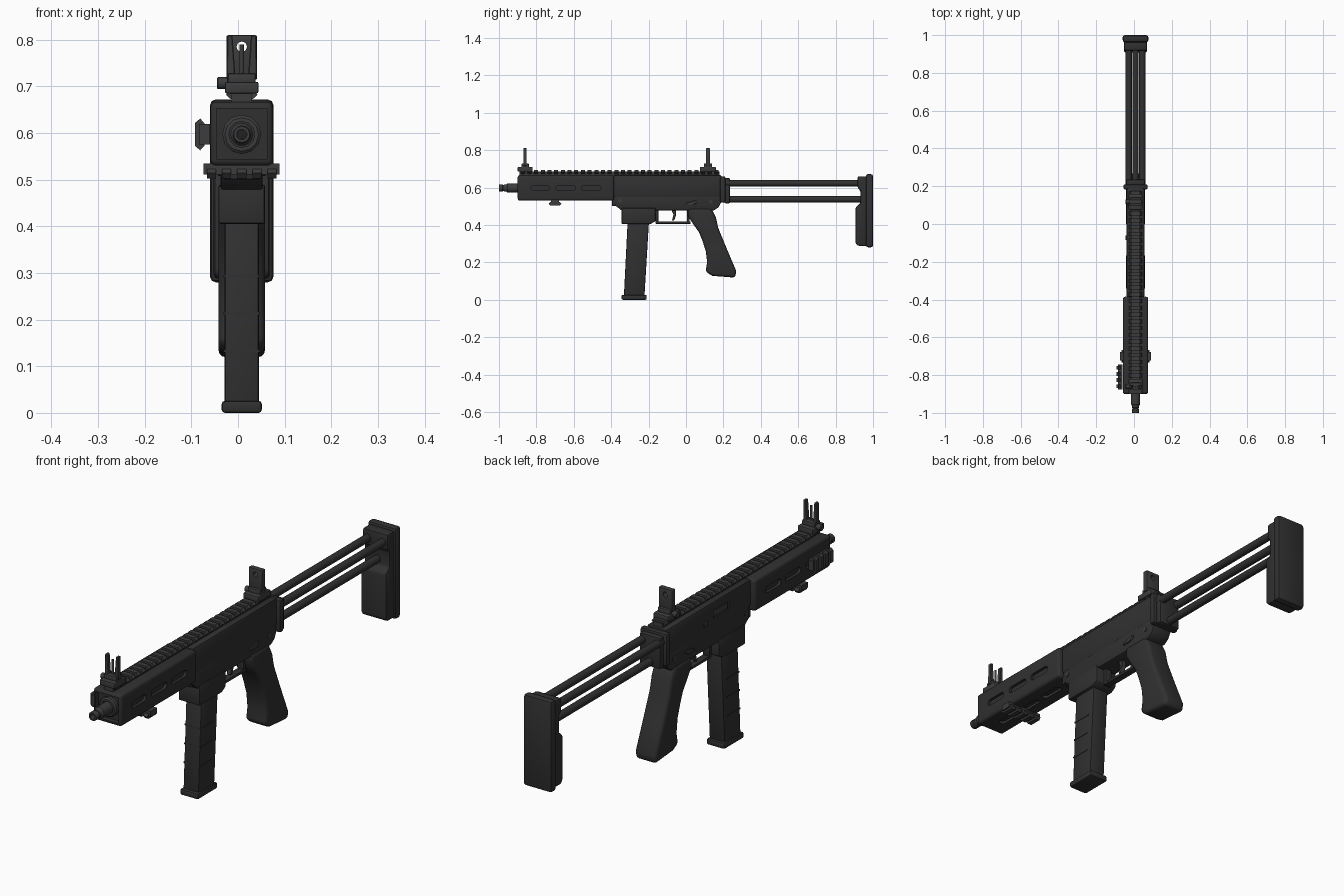
import bpy, bmesh, math
from mathutils import Matrix, Vector

cube = bpy.data.objects.get("Cube")
if cube:
    bpy.data.objects.remove(cube, do_unlink=True)

CX = 0.008  # middle plane of the body


def material(name, v):
    m = bpy.data.materials.new(name)
    m.use_nodes = True
    col = (v, v, v, 1)
    m.diffuse_color = col
    m.node_tree.nodes["Principled BSDF"].inputs["Base Color"].default_value = col
    return m


BLACK = material("matte black", 0.03)
GREY = material("dark steel", 0.045)
DARK = material("deep black", 0.015)


def finish(name, bm, mat):
    bmesh.ops.recalc_face_normals(bm, faces=bm.faces)
    me = bpy.data.meshes.new(name)
    bm.to_mesh(me)
    bm.free()
    me.materials.append(mat)
    ob = bpy.data.objects.new(name, me)
    bpy.context.scene.collection.objects.link(ob)
    return ob


def add_prism(bm, pts, a, b, axis):
    """Extrude a 2D outline between a and b along an axis."""
    place = {"x": lambda p, t: (t, p[0], p[1]),
             "y": lambda p, t: (p[0], t, p[1]),
             "z": lambda p, t: (p[0], p[1], t)}[axis]
    ends = [[bm.verts.new(place(p, t)) for p in pts] for t in (a, b)]
    bm.faces.new(ends[0])
    bm.faces.new(ends[1][::-1])
    for i in range(len(pts)):
        j = (i + 1) % len(pts)
        bm.faces.new((ends[0][i], ends[1][i], ends[1][j], ends[0][j]))


def prism(name, pts, a, b, axis="x", bevel=0, segs=2, mat=BLACK):
    bm = bmesh.new()
    add_prism(bm, pts, a, b, axis)
    bmesh.ops.recalc_face_normals(bm, faces=bm.faces)
    if bevel:
        sharp = [e for e in bm.edges if e.calc_face_angle(0) > math.radians(35)]
        bmesh.ops.bevel(bm, geom=sharp, offset=bevel, segments=segs,
                        profile=0.5, affect="EDGES", clamp_overlap=True)
    return finish(name, bm, mat)


def rect(u0, u1, v0, v1):
    return [(u0, v0), (u1, v0), (u1, v1), (u0, v1)]


def box(name, y0, y1, z0, z1, half, bevel=0.004, x=CX, mat=BLACK):
    return prism(name, rect(y0, y1, z0, z1), x - half, x + half, "x", bevel, 2, mat)


def circle(u, v, r, n=24):
    return [(u + r * math.cos(math.tau * i / n), v + r * math.sin(math.tau * i / n))
            for i in range(n)]


def stadium(u0, u1, v, r):
    arc = [math.pi * i / 8 - math.pi / 2 for i in range(9)]
    return ([(u1 - r + r * math.cos(t), v + r * math.sin(t)) for t in arc] +
            [(u0 + r - r * math.cos(t), v - r * math.sin(t)) for t in arc])


def lathe(name, prof, z, mat, n=28):
    """Revolve (radius, y) points about the bore line."""
    bm = bmesh.new()
    rings = [[bm.verts.new((CX + c, y, z + s)) for c, s in circle(0, 0, r, n)]
             for r, y in prof]
    for p, q in zip(rings, rings[1:]):
        for i in range(n):
            j = (i + 1) % n
            bm.faces.new((p[i], p[j], q[j], q[i]))
    bm.faces.new(rings[0])
    bm.faces.new(rings[-1])
    return finish(name, bm, mat)


def cut(ob, cutters):
    bpy.context.view_layer.objects.active = ob
    for c in cutters:
        mod = ob.modifiers.new("cut", "BOOLEAN")
        mod.operation, mod.solver, mod.object = "DIFFERENCE", "EXACT", c
        bpy.ops.object.modifier_apply(modifier=mod.name)
        bpy.data.objects.remove(c, do_unlink=True)


def rail(name, length, matrix, pitch=0.036):
    """Accessory rail along local y, rising along local z."""
    bm = bmesh.new()
    add_prism(bm, rect(-0.022, 0.022, -0.006, 0.018), -length / 2, length / 2, "y")
    tooth = [(-0.024, 0.006), (-0.034, 0.015), (-0.025, 0.026)]
    tooth += [(-x, z) for x, z in reversed(tooth)]
    n = round(length / pitch)
    step = length / n
    for i in range(n):
        y = -length / 2 + step * (i + 0.2)
        add_prism(bm, tooth, y, y + step * 0.6, "y")
    bm.transform(matrix)
    return finish(name, bm, GREY)


# Handguard with side and bottom slots and a hollow front
guard = prism("handguard", rect(CX - 0.067, CX + 0.067, 0.53, 0.667),
              -0.9, -0.385, "y", 0.012, 3)
slots = [(-0.83, -0.73), (-0.695, -0.59), (-0.56, -0.455)]
cutters = [prism("cutter", rect(CX - 0.054, CX + 0.054, 0.544, 0.653), -0.95, -0.88, "y")]
for y0, y1 in slots:
    for s in (-1, 1):
        cutters.append(prism("cutter", stadium(y0, y1, 0.597, 0.014),
                             CX + s * 0.055, CX + s * 0.09, "x"))
    flat = [(CX + v, u) for u, v in stadium(y0, y1, 0, 0.014)]
    cutters.append(prism("cutter", flat, 0.5, 0.541, "z"))
cut(guard, cutters)

# Barrel and muzzle
lathe("barrel_collar", [(0.042, -0.87), (0.042, -0.895), (0.036, -0.9), (0.028, -0.9),
                        (0.028, -0.87)], 0.597, GREY, 12)
lathe("barrel", [(0.024, -0.86), (0.024, -0.955), (0.02, -0.96), (0.019, -0.962),
                 (0.019, -0.972), (0.016, -0.974), (0.016, -0.978), (0.019, -0.98),
                 (0.019, -0.997), (0.017, -1.0), (0.011, -1.0), (0.011, -0.96)], 0.597, GREY)

# Receiver, upper and lower halves
upper = prism("upper_receiver", rect(CX - 0.048, CX + 0.048, 0.55, 0.667),
              -0.388, 0.19, "y", 0.01, 2)
cut(upper, [box("cutter", -0.235, -0.13, 0.595, 0.63, 0.02, 0, CX - 0.061)])
box("ejection_cover", -0.23, -0.135, 0.599, 0.626, 0.003, 0.001, CX - 0.042, GREY)
box("bolt_release", -0.085, -0.06, 0.585, 0.605, 0.004, 0.001, CX - 0.049, GREY)
prism("lower_receiver", [(-0.38, 0.56), (-0.38, 0.505), (-0.345, 0.478), (0.15, 0.478),
                         (0.175, 0.495), (0.192, 0.53), (0.192, 0.56)],
      CX - 0.045, CX + 0.045, "x", 0.005)
box("front_lug", -0.395, -0.35, 0.5, 0.56, 0.04)
for y, z in ((-0.355, 0.53), (0.133, 0.525)):
    prism("receiver_pin", circle(y, z, 0.01, 16), CX - 0.048, CX + 0.048, "x", mat=GREY)
for s in (-1, 1):
    prism("selector_lever", [(0.0, 0.508), (0.04, 0.508), (0.06, 0.518), (0.06, 0.532),
                             (0.04, 0.528), (0.0, 0.518)],
          CX + s * 0.044, CX + s * 0.051, "x", 0.002, 1, GREY)

# Magazine and its well
prism("magazine_well", [(-0.345, 0.405), (-0.19, 0.405), (-0.163, 0.42), (-0.163, 0.49),
                        (-0.345, 0.49)], CX - 0.05, CX + 0.05, "x", 0.006)
prism("magazine", [(-0.332, 0.02), (-0.222, 0.02), (-0.198, 0.42), (-0.312, 0.42)],
      CX - 0.037, CX + 0.037, "x", 0.006)
box("magazine_base", -0.345, -0.21, 0.0, 0.026, 0.043, 0.007)
for z in (0.13, 0.21, 0.29):
    y = -0.333 + 0.05 * z
    box("magazine_rib", y, y + 0.085, z, z + 0.006, 0.039, 0)

# Trigger and guard
box("trigger_guard_front", -0.163, -0.148, 0.408, 0.49, 0.016, 0.003)
box("trigger_guard_bottom", -0.163, 0.025, 0.406, 0.418, 0.016, 0.003)
box("trigger_guard_rear", 0.005, 0.02, 0.408, 0.49, 0.016, 0.003)
prism("trigger", [(-0.082, 0.49), (-0.055, 0.49), (-0.053, 0.455), (-0.062, 0.425),
                  (-0.075, 0.424), (-0.067, 0.455)], CX - 0.01, CX + 0.01, "x",
      0.002, 1, GREY)

# Pistol grip
prism("pistol_grip", [(0.01, 0.49), (0.135, 0.49), (0.16, 0.44), (0.172, 0.385),
                      (0.215, 0.28), (0.268, 0.155), (0.264, 0.118), (0.14, 0.128),
                      (0.104, 0.15), (0.113, 0.2), (0.106, 0.26), (0.088, 0.315),
                      (0.07, 0.36), (0.045, 0.395), (0.012, 0.445)],
      CX - 0.05, CX + 0.05, "x", 0.016, 3)

# Stock: mount, three rods and butt
box("stock_mount_plate", 0.183, 0.21, 0.52, 0.66, 0.064, 0.008)
box("stock_mount", 0.205, 0.236, 0.515, 0.65, 0.05, 0.008)
for dx, z in ((-0.036, 0.623), (0.036, 0.623), (0, 0.537)):
    prism("stock_rod", circle(CX + dx, z, 0.0165, 20), 0.19, 0.95, "y")
prism("butt_body", [(0.97, 0.66), (0.918, 0.66), (0.918, 0.595), (0.932, 0.585),
                    (0.932, 0.515), (0.907, 0.495), (0.907, 0.3), (0.92, 0.288),
                    (0.97, 0.288)], CX - 0.06, CX + 0.06, "x", 0.008)
box("butt_pad", 0.962, 1.0, 0.28, 0.672, 0.068, 0.012)

# Accessory rails: top, side and a crosswise one underneath
rail("top_rail", 1.07, Matrix.Translation((CX, -0.355, 0.667)))
rail("side_rail", 0.13, Matrix.Translation((-0.066, -0.81, 0.597)) @
     Matrix.Rotation(-math.pi / 2, 4, "Y"))
rail("bottom_rail", 0.163, Matrix.Translation((CX, -0.7, 0.529)) @
     Matrix.Rotation(math.pi / 2, 4, "Z") @ Matrix.Rotation(math.pi, 4, "Y"))


# Folding sights
def sight_base(label, y0, y1):
    box(label + "_sight_base", y0, y1, 0.685, 0.71, 0.036, 0.004, mat=GREY)
    box(label + "_sight_hinge", y0 + 0.02, y1 - 0.02, 0.705, 0.728, 0.03, 0.004, mat=GREY)
    prism(label + "_sight_knob", circle((y0 + y1) / 2, 0.707, 0.013, 12),
          -0.045, -0.02, "x", 0.002, 1, GREY)


sight_base("front", -0.9, -0.82)
for s in (-1, 1):
    prism("front_sight_ear", [(CX + s * 0.013, 0.715), (CX + s * 0.033, 0.715),
                              (CX + s * 0.031, 0.81), (CX + s * 0.02, 0.81)],
          -0.87, -0.852, "y", 0.002, 1, GREY)
prism("front_sight_post", circle(CX, -0.861, 0.005, 12), 0.715, 0.79, "z", mat=GREY)

sight_base("rear", 0.075, 0.16)
plate = prism("rear_sight_plate", rect(CX - 0.033, CX + 0.033, 0.715, 0.81),
              0.106, 0.129, "y", 0.004, 2, GREY)
cut(plate, [prism("cutter", circle(CX, 0.785, 0.011, 20), 0.05, 0.2, "y")])

# Dark bore disc inside the muzzle
prism("bore", circle(CX, 0.597, 0.0105, 20), -0.966, -0.959, "y", mat=DARK)

# Smooth shading with sharp edges kept
bpy.ops.object.select_all(action="DESELECT")
for ob in bpy.context.scene.objects:
    if ob.type == "MESH":
        ob.select_set(True)
        bpy.context.view_layer.objects.active = ob
bpy.ops.object.shade_smooth_by_angle(angle=math.radians(35))
